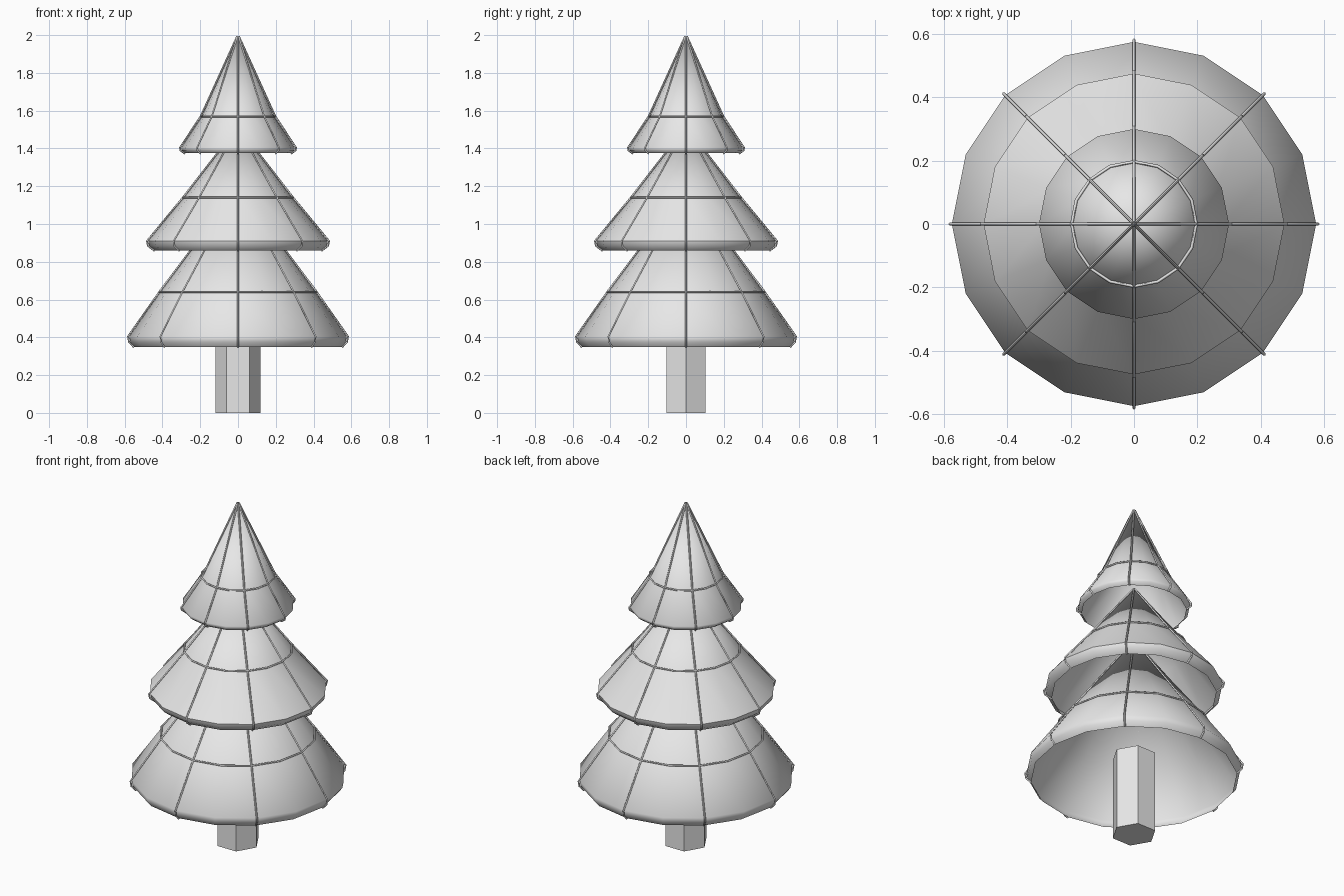
import bpy
from math import cos, sin, pi, radians

old = bpy.data.objects.get("Cube")
if old:
    bpy.data.objects.remove(old, do_unlink=True)

grey = bpy.data.materials.new("plain_grey")
grey.use_nodes = True
grey.diffuse_color = (0.8, 0.8, 0.8, 1)
grey.node_tree.nodes["Principled BSDF"].inputs["Base Color"].default_value = (0.8, 0.8, 0.8, 1)

SIDES = 16


def polar(r, a, z):
    return (r * cos(a), r * sin(a), z)


def add_mesh(name, verts, faces, angle):
    mesh = bpy.data.meshes.new(name)
    mesh.from_pydata(verts, [], faces)
    mesh.materials.append(grey)
    obj = bpy.data.objects.new(name, mesh)
    bpy.context.collection.objects.link(obj)
    bpy.ops.object.select_all(action='DESELECT')
    obj.select_set(True)
    bpy.context.view_layer.objects.active = obj
    bpy.ops.object.shade_smooth_by_angle(angle=radians(angle))
    return obj


def lathe(name, tip, profile, angle=50):
    """Open shell turned from a profile running from the tip down to the rim."""
    verts = [(0, 0, tip)]
    for r, z in profile:
        verts += [polar(r, 2 * pi * i / SIDES, z) for i in range(SIDES)]
    faces = []
    for i in range(SIDES):
        j = (i + 1) % SIDES
        faces.append((0, 1 + i, 1 + j))
        for k in range(len(profile) - 1):
            a, b = 1 + k * SIDES, 1 + (k + 1) * SIDES
            faces.append((a + i, b + i, b + j, a + j))
    return add_mesh(name, verts, faces, angle)


def add_strands(name, paths):
    """Thin cords; each path is (points, closed)."""
    curve = bpy.data.curves.new(name, 'CURVE')
    curve.dimensions = '3D'
    curve.bevel_depth = 0.005
    curve.bevel_resolution = 0
    curve.materials.append(grey)
    for points, closed in paths:
        spline = curve.splines.new('POLY')
        spline.points.add(len(points) - 1)
        for p, co in zip(spline.points, points):
            p.co = (*co, 1)
        spline.use_cyclic_u = closed
    bpy.context.collection.objects.link(bpy.data.objects.new(name, curve))


# Foliage tiers: tip height, then (radius, height) of ring, rim and lower lip
tiers = {
    "lower": (1.19, [(0.41, 0.64), (0.575, 0.405), (0.57, 0.375), (0.55, 0.35)]),
    "middle": (1.51, [(0.285, 1.14), (0.475, 0.91), (0.47, 0.885), (0.44, 0.86)]),
    "upper": (1.995, [(0.19, 1.57), (0.3, 1.405), (0.298, 1.39), (0.28, 1.375)]),
}
for name, (tip, profile) in tiers.items():
    lathe(name + "_foliage", tip, profile)
    ring_r, ring_z = profile[0]
    lift = 0.007
    paths = [([polar(ring_r + lift, 2 * pi * i / SIDES, ring_z) for i in range(SIDES)], True)]
    for k in range(8):
        a = k * pi / 4
        points = [polar(0.004, a, tip)]
        points += [polar(r + lift, a, z) for r, z in profile]
        points[-1] = polar(profile[-1][0], a, profile[-1][1] - 0.003)
        paths.append((points, False))
    add_strands(name + "_cords", paths)

# Six-sided trunk
ring = range(6)
trunk = [polar(0.12, i * pi / 3, z) for z in (0, 0.48) for i in ring]
sides = [(i, (i + 1) % 6, (i + 1) % 6 + 6, i + 6) for i in ring]
add_mesh("trunk", trunk, sides + [tuple(reversed(ring)), tuple(range(6, 12))], 30)
